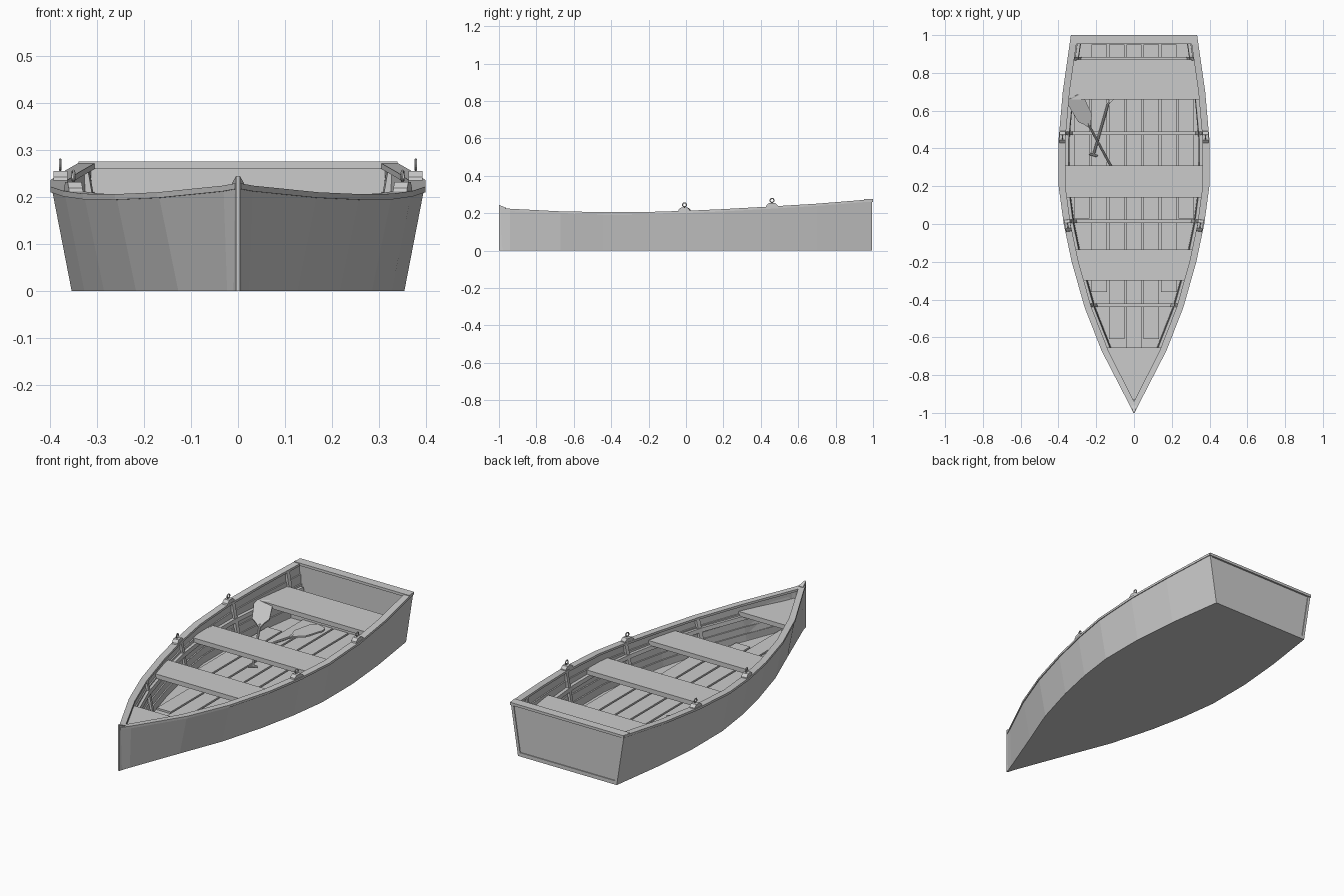
import bpy, bmesh, math
from mathutils import Vector, Matrix

if "Cube" in bpy.data.objects:
    bpy.data.objects.remove(bpy.data.objects["Cube"])

# hull stations: y, gunwale half width, sheer height
ST = [(0.995, .333, .275), (.7, .375, .251), (.45, .397, .236), (.2, .397, .222), (0, .37, .213),
      (-.2, .328, .207), (-.44, .26, .206), (-.67, .17, .21), (-.94, .031, .224), (-.995, .004, .229)]
YS = [s[0] for s in ST]
RIM_T = .012


def interp(y, k):
    y = max(min(y, YS[0]), YS[-1])
    for a, b in zip(ST, ST[1:]):
        if y >= b[0]:
            f = (y - b[0]) / (a[0] - b[0])
            return b[k] + f * (a[k] - b[k])


def top(y): return interp(y, 1)
def sheer(y): return interp(y, 2)


def wall(y, z, inset=0.0):
    """Half width of the flared side at height z."""
    t = top(y)
    b = t - .043 * min(1, t / .17)
    return max(b + (t - b) * z / sheer(y) - inset, .001)


def span(y0, y1):
    return [y0] + sorted([y for y in YS if y0 < y < y1]) + [y1]


def make(name, bm):
    bmesh.ops.recalc_face_normals(bm, faces=bm.faces)
    me = bpy.data.meshes.new(name)
    bm.to_mesh(me)
    bm.free()
    ob = bpy.data.objects.new(name, me)
    bpy.context.collection.objects.link(ob)
    return ob


def loft(name, sections):
    """Skin closed sections and cap both ends."""
    bm = bmesh.new()
    rings = [[bm.verts.new(p) for p in s] for s in sections]
    n = len(rings[0])
    for a, b in zip(rings, rings[1:]):
        for i in range(n):
            bm.faces.new((a[i], a[(i + 1) % n], b[(i + 1) % n], b[i]))
    bm.faces.new(rings[0])
    bm.faces.new(rings[-1])
    return make(name, bm)


def slab(name, y0, y1, z0, z1, inset):
    """Cross piece reaching from side to side."""
    return loft(name, [[(-wall(y, z0, inset), y, z0), (wall(y, z0, inset), y, z0),
                        (wall(y, z1, inset), y, z1), (-wall(y, z1, inset), y, z1)]
                       for y in span(y0, y1)])


# hull shell
secs = []
for y in reversed(YS):
    s = sheer(y) - .004
    h = [(wall(y, 0), 0), (wall(y, s), s), (wall(y, s, .015), s), (wall(y, .02, .015), .02)]
    secs.append([(x, y, z) for x, z in h] + [(-x, y, z) for x, z in reversed(h)])
loft("hull", secs)

# transom, stern rim and stem
slab("transom", .963, .99, .01, .262, .006)
loft("stern_rim", [[(x, y, z) for x, z in ((-top(y), .261), (top(y), .261), (top(y), .275), (-top(y), .275))]
                   for y in (.953, 1.0)])
loft("stem", [[(-.004, -1, z), (.004, -1, z), (.013, -.962, z - d), (-.013, -.962, z - d)]
              for z, d in ((0, 0), (.245, .016))])

# sides: rim, lapped planks, seat risers
for s, tag in ((1, "right"), (-1, "left")):
    loft("rim_" + tag, [[(s * x, y, z) for x, z in (
        (top(y) + .002, sheer(y) - RIM_T), (top(y) + .002, sheer(y)),
        (max(top(y) - .034, 0), sheer(y)), (max(top(y) - .034, 0), sheer(y) - RIM_T))]
        for y in span(-.995, .995)])
    for i in range(5):
        sec = []
        for y in span(-.92, .965):
            d = (sheer(y) - RIM_T - .024) / 5
            z0, z1 = .024 + i * d, .024 + (i + 1) * d - .002
            sec.append([(s * wall(y, z, w), y, z) for z, w in
                        ((z0, .012), (z0, .017), (z1, .022), (z1, .012))])
        loft(f"side_plank_{tag}_{i}", sec)
    loft("seat_riser_" + tag, [[(s * wall(y, z, w), y, z) for z, w in
                               ((.132, .015), (.132, .036), (.152, .036), (.152, .015))]
                              for y in span(-.85, .955)])
    # ribs against the planking
    for i, yc in enumerate((.875, .48, .015, -.43)):
        loft(f"rib_{tag}_{i}", [[(s * wall(y, z, w), y, z) for z, w in
                                 ((.022, .015), (.022, .034), (sheer(y) - .01, .031), (sheer(y) - .01, .015))]
                                for y in (yc - .01, yc + .01)])

# floor frames
for i, yc in enumerate((.875, .48, .015, -.43)):
    slab(f"floor_frame_{i}", yc - .01, yc + .01, .021, .04, .018)

# floor boards, each ending where the hull closes in
for i in range(-3, 4):
    x0, x1 = i * .092 - .041, i * .092 + .041
    ok = [k / 100 for k in range(-90, 96) if wall(k / 100, .02, .018) > max(abs(x0), abs(x1))]
    loft(f"floor_board_{i + 3}", [[(x0, y, .018), (x1, y, .018), (x1, y, .03), (x0, y, .03)]
                                 for y in (min(ok), max(ok))])

# seats
for name, y0, y1, z in (("stern_seat", .66, .87, .18), ("rear_seat", .14, .31, .174),
                        ("middle_seat", -.30, -.135, .174), ("bow_seat", -.93, -.655, .174)):
    slab(name, y0, y1, z - .024, z, .016)

# oarlocks: tapered block with ring
for yc, dx in ((-.008, .17), (.46, 0)):
    for s, tag in ((1, "right"), (-1, "left")):
        z = sheer(yc) - .002
        m = Matrix.Translation((s * (top(yc) - .018), yc, z)) @ Matrix.Rotation(-s * math.atan(dx), 4, 'Z')
        prof = [(-.032, 0), (.032, 0), (.03, .008), (.015, .021), (-.015, .021), (-.03, .008)]
        ob = loft("oarlock_block_" + tag, [[(x, y, h) for y, h in prof] for x in (-.015, .015)])
        ob.matrix_world = m
        bpy.ops.mesh.primitive_torus_add(major_segments=16, minor_segments=6,
                                         major_radius=.0105, minor_radius=.003)
        ring = bpy.context.object
        ring.name = "oarlock_ring_" + tag
        ring.matrix_world = m @ Matrix.Translation((0, 0, .034)) @ Matrix.Rotation(math.pi / 2, 4, 'Y')


# oars: shaft, cross handle and flat blade
def rod(name, m, r, length):
    bm = bmesh.new()
    bmesh.ops.create_cone(bm, cap_ends=True, segments=8, radius1=r, radius2=r, depth=length)
    ob = make(name, bm)
    ob.matrix_world = m


def oar(name, start, end):
    a, d = Vector(start), Vector(end) - Vector(start)
    n = d.length
    m = Matrix.Translation(a) @ d.to_track_quat('Y', 'Z').to_matrix().to_4x4()
    lie = Matrix.Rotation(math.pi / 2, 4, 'X')
    rod(name + "_shaft", m @ Matrix.Translation((0, (n - .17) / 2, 0)) @ lie, .0065, n - .17)
    rod(name + "_handle", m @ Matrix.Rotation(math.pi / 2, 4, 'Y'), .006, .045)
    half = [(.008, n - .19), (.02, n - .165), (.042, n - .135), (.046, n - .03), (.03, n)]
    pts = half + [(-x, y) for x, y in reversed(half)]
    ob = loft(name + "_blade", [[(x, y, z) for x, y in pts] for z in (-.004, .004)])
    ob.matrix_world = m


oar("leaning_oar", (-.105, .274, .04), (-.32, .675, .178))
oar("lying_oar", (-.215, .365, .048), (-.085, .82, .048))
